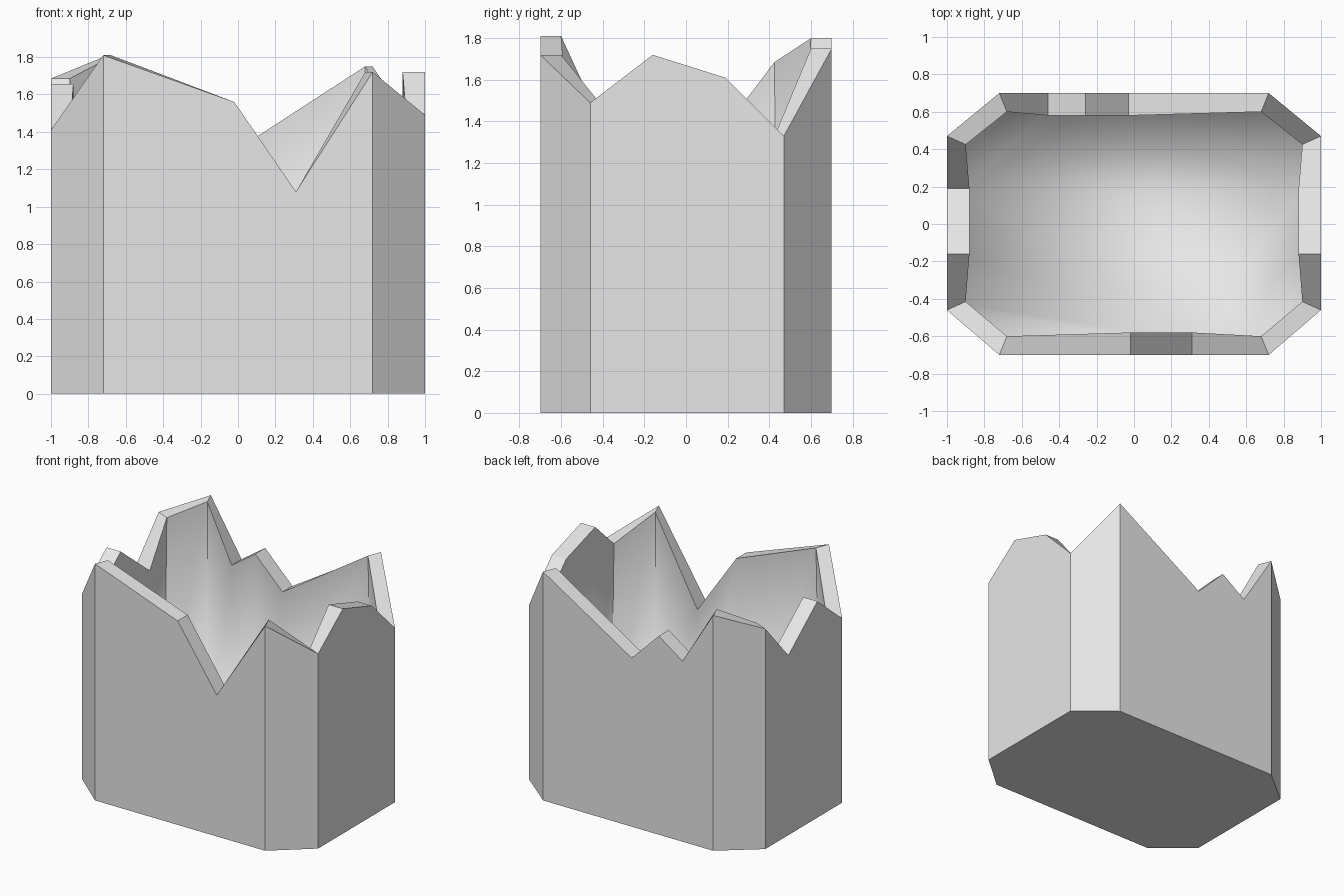
import bpy
import bmesh

cube = bpy.data.objects.get("Cube")
if cube:
    bpy.data.objects.remove(cube, do_unlink=True)

WALL = 0.12          # wall thickness
FLOOR = 0.08         # height of the inside floor
FLOOR_INSET = 0.7    # share of the wall thickness used at the floor

# Jagged rim, counter-clockwise from the front: x, y, height
RIM = [
    (-0.72, -0.70, 1.81), (-0.02, -0.70, 1.56), (0.31, -0.70, 1.08),
    (0.72, -0.70, 1.72),
    (1.00, -0.46, 1.49), (1.00, -0.16, 1.72), (1.00, 0.19, 1.61),
    (1.00, 0.47, 1.33),
    (0.72, 0.70, 1.75), (-0.03, 0.70, 1.29), (-0.26, 0.70, 1.52),
    (-0.46, 0.70, 1.38), (-0.72, 0.70, 1.80),
    (-1.00, 0.47, 1.685), (-1.00, 0.19, 1.375), (-1.00, -0.16, 1.655),
    (-1.00, -0.46, 1.41),
]


def sign(v):
    return 1 if v > 0 else -1


def is_corner(x, y):
    """True where two walls of the eight-sided plan meet."""
    return abs(x) == 0.72 or abs(y) in (0.46, 0.47) and abs(x) == 1


def inset(x, y):
    """Inward step from the outer wall to the inner wall."""
    if abs(y) == 0.70:
        return (-sign(x) * 0.04, -sign(y) * 0.10) if is_corner(x, y) else (0, -sign(y) * WALL)
    return (-sign(x) * 0.10, -sign(y) * 0.045) if is_corner(x, y) else (-sign(x) * WALL, 0)


def build_shell(name, material):
    bm = bmesh.new()
    base, outer, inner, floor = [], [], [], []
    for x, y, z in RIM:
        dx, dy = inset(x, y)
        base.append(bm.verts.new((x, y, 0)))
        outer.append(bm.verts.new((x, y, z)))
        inner.append(bm.verts.new((x + dx, y + dy, z)))
        floor.append(bm.verts.new((x + dx * FLOOR_INSET, y + dy * FLOOR_INSET, FLOOR)))

    # Outer wall, rim and inner wall, one panel at a time
    rings = [base, outer, inner, floor]
    count = len(RIM)
    for level, (low, high) in enumerate(zip(rings, rings[1:])):
        for i in range(count):
            j = (i + 1) % count
            face = bm.faces.new((low[i], low[j], high[j], high[i]))
            face.smooth = level == 2

    # Underside and inside floor
    bm.faces.new(base[::-1])
    bm.faces.new(floor).smooth = True

    # Keep the rim and the inner corners crisp; the floor blends into the walls
    for i, (x, y, z) in enumerate(RIM):
        bm.edges.get((inner[i], inner[(i + 1) % count])).smooth = False
        if is_corner(x, y):
            bm.edges.get((inner[i], floor[i])).smooth = False

    mesh = bpy.data.meshes.new(name)
    bm.to_mesh(mesh)
    bm.free()
    mesh.materials.append(material)
    obj = bpy.data.objects.new(name, mesh)
    bpy.context.collection.objects.link(obj)
    return obj


# Plain grey
grey = bpy.data.materials.new("light_grey")
grey.use_nodes = True
color = (0.8, 0.8, 0.8, 1)
grey.diffuse_color = color
grey.node_tree.nodes["Principled BSDF"].inputs["Base Color"].default_value = color

build_shell("broken_hollow_stump", grey)
